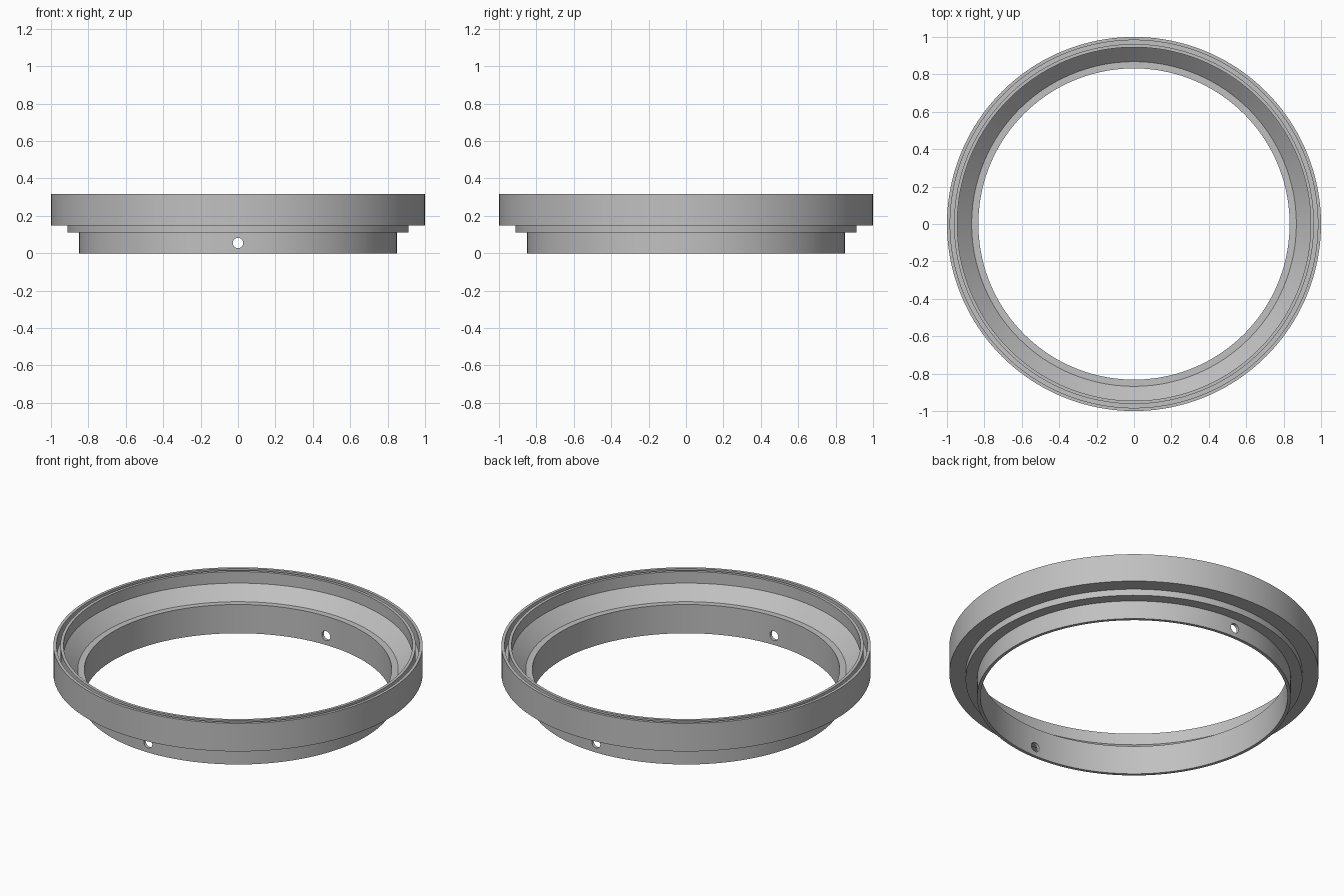
import bpy, bmesh, math
from mathutils import Matrix

SEGMENTS = 160
HEIGHT = 0.316

cube = bpy.data.objects.get("Cube")
if cube:
    bpy.data.objects.remove(cube, do_unlink=True)

grey = bpy.data.materials.new("satin grey")
grey.use_nodes = True
colour = (0.53, 0.53, 0.53, 1)
grey.diffuse_color = colour
grey.node_tree.nodes["Principled BSDF"].inputs["Base Color"].default_value = colour


def add_object(name, bm):
    bmesh.ops.recalc_face_normals(bm, faces=bm.faces)
    mesh = bpy.data.meshes.new(name)
    bm.to_mesh(mesh)
    bm.free()
    mesh.materials.append(grey)
    obj = bpy.data.objects.new(name, mesh)
    bpy.context.collection.objects.link(obj)
    return obj


def lathe(name, profile):
    """Turn a closed (radius, z) outline around the z axis."""
    bm = bmesh.new()
    rings = []
    for i in range(SEGMENTS):
        a = 2 * math.pi * i / SEGMENTS
        rings.append([bm.verts.new((r * math.cos(a), r * math.sin(a), z)) for r, z in profile])
    n = len(profile)
    for i in range(SEGMENTS):
        here, there = rings[i], rings[(i + 1) % SEGMENTS]
        for j in range(n):
            k = (j + 1) % n
            bm.faces.new((here[j], there[j], there[k], here[k]))
    return add_object(name, bm)


# Stepped ring: outer steps, grooved rim, bevelled seat, plain bore
ring = lathe("stepped_ring", [
    (0.85, 0), (0.85, 0.11), (0.912, 0.11), (0.912, 0.148),
    (1.0, 0.148), (1.0, HEIGHT),
    (0.983, HEIGHT), (0.983, 0.235), (0.962, 0.235), (0.962, HEIGHT),
    (0.945, HEIGHT), (0.945, 0.247), (0.868, 0.172), (0.832, 0.172), (0.832, 0),
])

# Pin holes through the front and back of the lower collar
bm = bmesh.new()
bmesh.ops.create_cone(bm, cap_ends=True, segments=32, radius1=0.028, radius2=0.028, depth=2.4,
                      matrix=Matrix.Translation((0, 0, 0.055)) @ Matrix.Rotation(math.pi / 2, 4, "X"))
cutter = add_object("pin_hole_cutter", bm)
cutter.hide_render = True

holes = ring.modifiers.new("pin holes", "BOOLEAN")
holes.operation = "DIFFERENCE"
holes.solver = "EXACT"
holes.object = cutter

bpy.ops.object.select_all(action="DESELECT")
ring.select_set(True)
bpy.context.view_layer.objects.active = ring
bpy.ops.object.modifier_apply(modifier=holes.name)
bpy.data.objects.remove(cutter, do_unlink=True)

# Smooth walls with crisp edges
bpy.ops.object.shade_smooth_by_angle(angle=math.radians(30))
